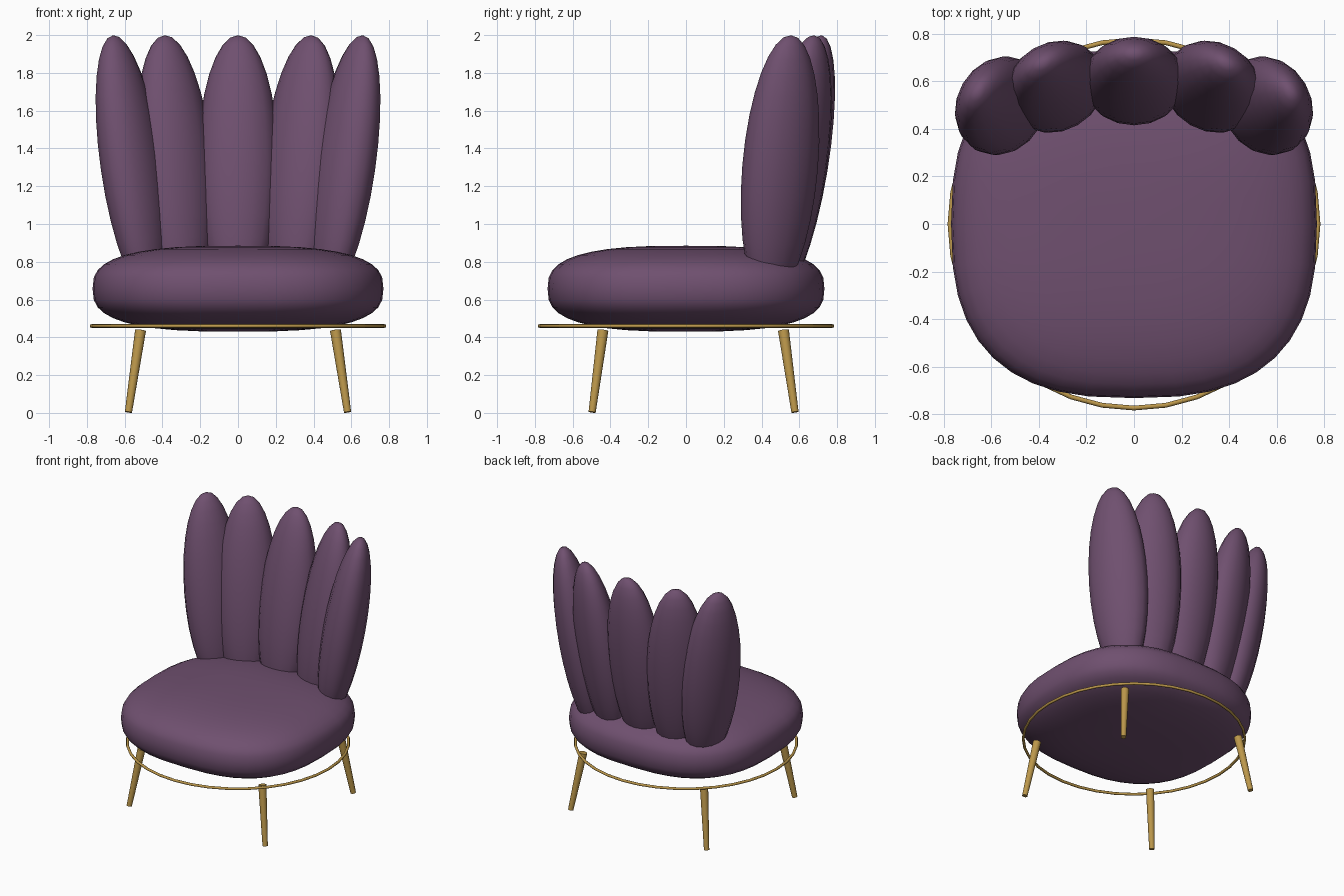
import bpy, bmesh, math
from mathutils import Vector, Matrix

if "Cube" in bpy.data.objects:
    bpy.data.objects.remove(bpy.data.objects["Cube"])


def make_material(name, rgb, metallic=0.0):
    mat = bpy.data.materials.new(name)
    mat.use_nodes = True
    color = (*rgb, 1.0)
    mat.diffuse_color = color
    bsdf = next(n for n in mat.node_tree.nodes if n.type == "BSDF_PRINCIPLED")
    bsdf.inputs["Base Color"].default_value = color
    bsdf.inputs["Roughness"].default_value = 0.6
    return mat


velvet = make_material("plum_velvet", (0.16, 0.08, 0.16))
brass = make_material("brass", (0.5, 0.31, 0.07))


def finish(name, bm, mat, sharp_angle=None):
    """Turn a bmesh into a smooth shaded object."""
    bmesh.ops.recalc_face_normals(bm, faces=bm.faces)
    mesh = bpy.data.meshes.new(name)
    bm.to_mesh(mesh)
    bm.free()
    mesh.materials.append(mat)
    obj = bpy.data.objects.new(name, mesh)
    bpy.context.collection.objects.link(obj)
    mesh.shade_smooth()
    if sharp_angle:
        mesh.set_sharp_from_angle(angle=sharp_angle)
    return obj


def power(value, exponent):
    return math.copysign(abs(value) ** exponent, value)


# Seat: plump cushion, a sphere squared off in plan and in profile
bm = bmesh.new()
bmesh.ops.create_uvsphere(bm, u_segments=40, v_segments=20, radius=1)
plan, profile = 2 / 2.65, 2 / 2.8
for v in bm.verts:
    turn = math.atan2(v.co.y, v.co.x)
    reach = power(math.hypot(v.co.x, v.co.y), profile)
    v.co = (0.77 * reach * power(math.cos(turn), plan),
            0.733 * reach * power(math.sin(turn), plan),
            0.6575 + 0.2275 * power(v.co.z, profile))
finish("seat_cushion", bm, velvet)


# Backrest: five long pads fanned around the back, each leaning outward
LEAN = math.radians(9.5)


def back_pad(name, x, y, fan):
    bm = bmesh.new()
    bmesh.ops.create_uvsphere(bm, u_segments=16, v_segments=16, radius=1)
    place = (Matrix.Translation((x, y, 1.3))
             @ Matrix.Rotation(math.radians(fan), 4, "Z")
             @ Matrix.Rotation(-LEAN, 4, "X")
             @ Matrix.Diagonal((0.215, 0.148, 0.709, 1)))
    bmesh.ops.transform(bm, matrix=place, verts=bm.verts)
    finish(name, bm, velvet)


back_pad("back_pad_centre", 0, 0.602, 0)
for side, sign in (("left", 1), ("right", -1)):
    back_pad("back_pad_inner_" + side, sign * 0.33, 0.578, -sign * 30)
    back_pad("back_pad_outer_" + side, sign * 0.56, 0.498, -sign * 60)


# Base ring: thin metal hoop under the cushion
bpy.ops.mesh.primitive_torus_add(major_segments=36, minor_segments=8,
                                 major_radius=0.775, minor_radius=0.01,
                                 location=(0, 0, 0.46))
ring = bpy.context.object
ring.name = "base_ring"
ring.data.materials.append(brass)
ring.data.shade_smooth()


# Legs: tapered rods splayed toward the corners
def leg(name, foot, top):
    foot, top = Vector(foot), Vector(top)
    axis = top - foot
    bm = bmesh.new()
    bmesh.ops.create_cone(bm, cap_ends=True, segments=16, radius1=0.019,
                          radius2=0.029, depth=axis.length)
    place = (Matrix.Translation((foot + top) / 2)
             @ axis.to_track_quat("Z", "Y").to_matrix().to_4x4())
    bmesh.ops.transform(bm, matrix=place, verts=bm.verts)
    finish(name, bm, brass, math.radians(40))


for side, sign in (("left", 1), ("right", -1)):
    leg("front_leg_" + side, (sign * 0.58, -0.497, 0.004), (sign * 0.516, -0.44, 0.437))
    leg("back_leg_" + side, (sign * 0.58, 0.577, 0.004), (sign * 0.516, 0.516, 0.437))
